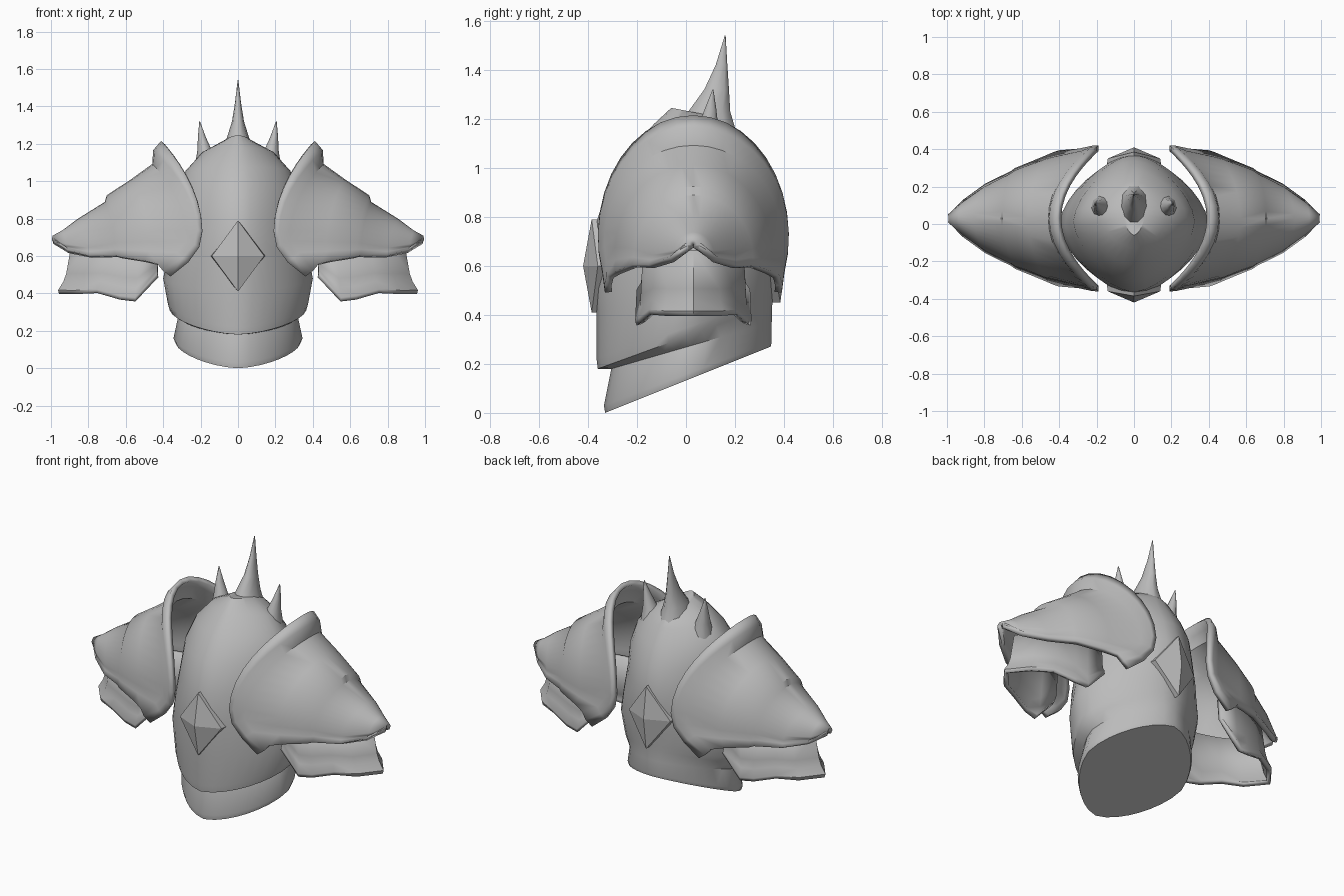
import bpy, bmesh
from math import sin, cos, radians, pi

old = bpy.data.objects.get("Cube")
if old:
    bpy.data.objects.remove(old, do_unlink=True)

steel = bpy.data.materials.new("plain_grey_steel")
steel.use_nodes = True
GREY = (0.5, 0.5, 0.5, 1)
steel.diffuse_color = GREY
steel.node_tree.nodes["Principled BSDF"].inputs["Base Color"].default_value = GREY


def finish(name, bm, angle=35, mirror=False, thick=0):
    bmesh.ops.recalc_face_normals(bm, faces=bm.faces)
    mesh = bpy.data.meshes.new(name)
    bm.to_mesh(mesh)
    bm.free()
    obj = bpy.data.objects.new(name, mesh)
    bpy.context.collection.objects.link(obj)
    mesh.materials.append(steel)
    if thick:
        mod = obj.modifiers.new("thickness", 'SOLIDIFY')
        mod.thickness, mod.offset = thick, 0
    if mirror:
        obj.modifiers.new("other_side", 'MIRROR')
    bpy.ops.object.select_all(action='DESELECT')
    obj.select_set(True)
    bpy.context.view_layer.objects.active = obj
    bpy.ops.object.shade_smooth_by_angle(angle=radians(angle))
    return obj


def loft(rows, closed=False, caps=False):
    """Skin a list of equally long point rows."""
    bm = bmesh.new()
    grid = [[bm.verts.new(p) for p in row] for row in rows]
    n = len(grid[0])
    for a, b in zip(grid, grid[1:]):
        for i in range(n if closed else n - 1):
            j = (i + 1) % n
            bm.faces.new((a[i], a[j], b[j], b[i]))
    if caps:
        bm.faces.new(grid[0])
        bm.faces.new(grid[-1])
    return bm


# Torso: tilted, keeled rings
def torso_ring(zf, zb, yf, yb, w, p=1.6, n=32):
    ring = []
    for i in range(n):
        s, c = sin(2 * pi * i / n), cos(2 * pi * i / n)
        r = (abs(s) ** p + abs(c) ** p) ** (-1 / p)
        mid = (yf + yb) / 2
        y = mid - c * r * (yb - yf) / 2
        ring.append((w * s * r, y, zf + (zb - zf) * (y - yf) / (yb - yf)))
    return ring


torso = [
    (0.0, 0.27, -0.33, 0.345, 0.335), (0.03, 0.29, -0.335, 0.35, 0.345),
    (0.18, 0.37, -0.305, 0.35, 0.32), (0.18, 0.44, -0.36, 0.352, 0.365),
    (0.22, 0.47, -0.365, 0.355, 0.375), (0.41, 0.55, -0.365, 0.36, 0.4),
    (0.6, 0.68, -0.38, 0.375, 0.37), (0.78, 0.8, -0.365, 0.37, 0.34),
    (0.95, 0.93, -0.31, 0.34, 0.325), (1.08, 1.03, -0.22, 0.29, 0.28),
    (1.18, 1.13, -0.13, 0.23, 0.19), (1.245, 1.2, -0.06, 0.17, 0.06),
]
finish("torso_armour", loft([torso_ring(*t) for t in torso], True, True), 38)


# Raised diamond studs on chest and back
def diamond(name, side, z, ypeak, drop):
    bm = bmesh.new()
    y = side * ypeak
    rim = [(0, y - side * drop, z + 0.19), (0.14, y - side * 0.06, z),
           (0, y - side * drop, z - 0.19), (-0.14, y - side * 0.06, z)]
    front = [bm.verts.new(p) for p in rim]
    back = [bm.verts.new((x * 1.1, side * 0.27, h)) for x, _, h in rim]
    peak = bm.verts.new((0, y, z))
    for i in range(4):
        j = (i + 1) % 4
        bm.faces.new((front[i], front[j], peak))
        bm.faces.new((front[i], back[i], back[j], front[j]))
    bm.faces.new(back)
    finish(name, bm, 12)


diamond("chest_diamond", -1, 0.6, 0.42, 0.035)
diamond("back_diamond", 1, 0.64, 0.41, 0.025)


# Shoulder guards: arcs swept from the flared collar to the outer tip
def guard_arc(xs, xt, xb, zc, zt, ry, amax, n=24):
    cmin = cos(radians(amax))
    arc = []
    for i in range(n + 1):
        a = radians(amax) * (2 * i / n - 1)
        s, c = sin(a), cos(a)
        x = xs + (xt - xs) * c * c if c > 0 else xs + (xb - xs) * (c / cmin) ** 2
        flare = 0.015 if i in (0, n) else 0
        y = 0.03 + ry * s + (flare if s > 0 else -flare)
        arc.append((x, y, zc + (zt - zc) * c))
    return arc


guard = [
    (0.19, 0.40, 0.36, 0.72, 1.205, 0.375, 118),
    (0.215, 0.44, 0.40, 0.72, 1.16, 0.375, 117),
    (0.27, 0.445, 0.43, 0.70, 1.085, 0.35, 112),
    (0.47, 0.56, 0.5, 0.66, 1.0, 0.305, 105),
    (0.63, 0.69, 0.63, 0.64, 0.915, 0.245, 100),
    (0.65, 0.70, 0.65, 0.64, 0.88, 0.23, 100),
    (0.79, 0.85, 0.79, 0.62, 0.785, 0.16, 98),
    (0.91, 0.93, 0.91, 0.635, 0.725, 0.075, 96),
    (0.985, 0.985, 0.985, 0.68, 0.695, 0.01, 95),
]
finish("shoulder_guards", loft([guard_arc(*g) for g in guard]), 40, True, 0.03)

# Lower arm plates: curved skirt with a flared rim
half = [(0.43, 0.22, 0.49), (0.55, 0.225, 0.36), (0.63, 0.21, 0.37),
        (0.75, 0.17, 0.405), (0.86, 0.11, 0.4), (0.95, 0.0, 0.4)]
columns = [(x, 0.03 - y, z) for x, y, z in half]
columns += [(x, 0.03 + y, z) for x, y, z in half[-2::-1]]
rows = []
for blend, width, reach in ((1, 0.86, 0.87), (0.4, 0.9, 0.92),
                            (0.22, 0.92, 0.95), (0.06, 1, 1), (0, 0.98, 0.99)):
    rows.append([(0.4 + (x - 0.4) * reach, 0.03 + (y - 0.03) * width,
                  z + (0.66 - z) * blend) for x, y, z in columns])
finish("lower_arm_plates", loft(rows), 40, True, 0.025)


# Crest spikes: concave, leaning cones given as (centre, x radius, y radius)
def spike(name, path, mirror=False, n=10):
    rings = [[(x + rx * cos(2 * pi * i / n), y + ry * sin(2 * pi * i / n), z)
              for i in range(n)] for x, y, z, rx, ry in path]
    finish(name, loft(rings, True, True), 50, mirror)


spike("centre_spike", [(0, 0.09, 1.15, 0.085, 0.12), (0, 0.095, 1.23, 0.06, 0.09),
                       (0, 0.125, 1.32, 0.032, 0.053), (0, 0.145, 1.42, 0.016, 0.025),
                       (0, 0.16, 1.54, 0.002, 0.002)])
spike("side_spikes", [(0.165, 0.085, 1.08, 0.065, 0.07), (0.178, 0.09, 1.16, 0.04, 0.045),
                      (0.194, 0.1, 1.24, 0.02, 0.025), (0.205, 0.11, 1.32, 0.002, 0.002)],
      True)
